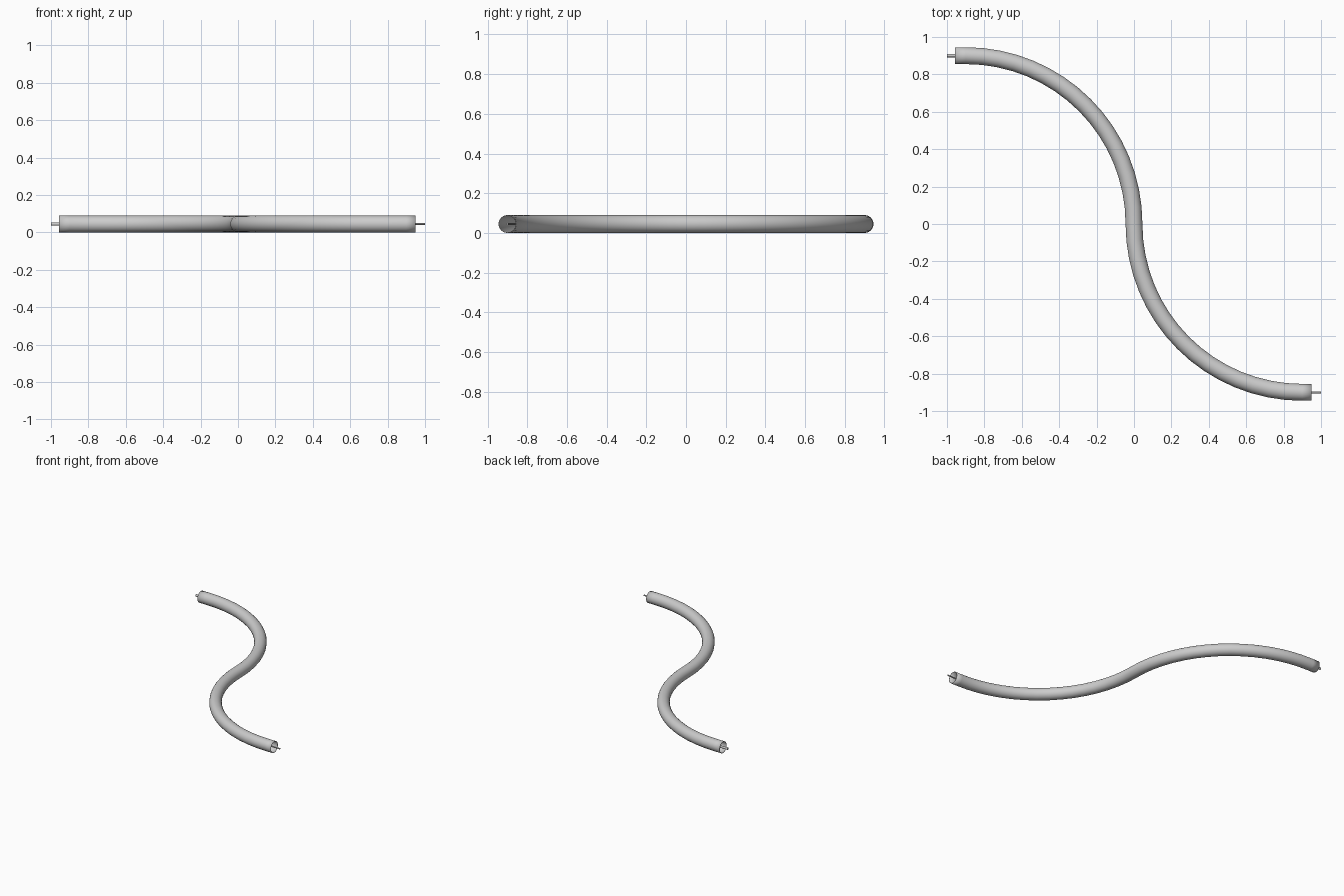
import bpy
import math

if "Cube" in bpy.data.objects:
    bpy.data.objects.remove(bpy.data.objects["Cube"])

R = 0.9        # bend radius of each quarter turn
TUBE = 0.045   # outer tube radius
Z = TUBE       # centre line height
SEGS = 16


def quarter(sign, extra):
    """Path from the middle of the S to one end; sign -1 = left/back half."""
    pts = [(sign * (R - R * math.cos(a)), -sign * R * math.sin(a), Z)
           for a in (i * math.pi / 2 / SEGS for i in range(SEGS + 1))]
    return pts + [(sign * extra, -sign * R, Z)]


def pipe(name, pts, radius, sides, caps):
    """Round pipe swept along a polyline, turned into a mesh."""
    cu = bpy.data.curves.new(name, 'CURVE')
    cu.dimensions = '3D'
    cu.twist_mode = 'Z_UP'
    cu.bevel_depth = radius
    cu.bevel_resolution = sides // 4 * 2 - 2
    cu.use_fill_caps = caps
    sp = cu.splines.new('POLY')
    sp.points.add(len(pts) - 1)
    for p, co in zip(sp.points, pts):
        p.co = (*co, 1)
    ob = bpy.data.objects.new(name, cu)
    bpy.context.collection.objects.link(ob)
    bpy.ops.object.select_all(action='DESELECT')
    ob.select_set(True)
    bpy.context.view_layer.objects.active = ob
    bpy.ops.object.convert(target='MESH')
    ob = bpy.context.object
    bpy.ops.object.shade_smooth_by_angle(angle=math.radians(40))
    return ob


# outer sleeve: one continuous S-shaped open tube with a thin wall
path = quarter(-1, 0.957)[::-1] + quarter(1, 0.95)[1:]
sleeve = pipe("outer_sleeve", path, TUBE, 24, False)
wall = sleeve.modifiers.new("wall", 'SOLIDIFY')
wall.thickness = 0.003
wall.offset = -1

# inner wire: thicker at the left end, thinner at the right end
pipe("inner_wire_left", quarter(-1, 1.0), 0.009, 12, True)
pipe("inner_wire_right", quarter(1, 1.0), 0.005, 12, True)
